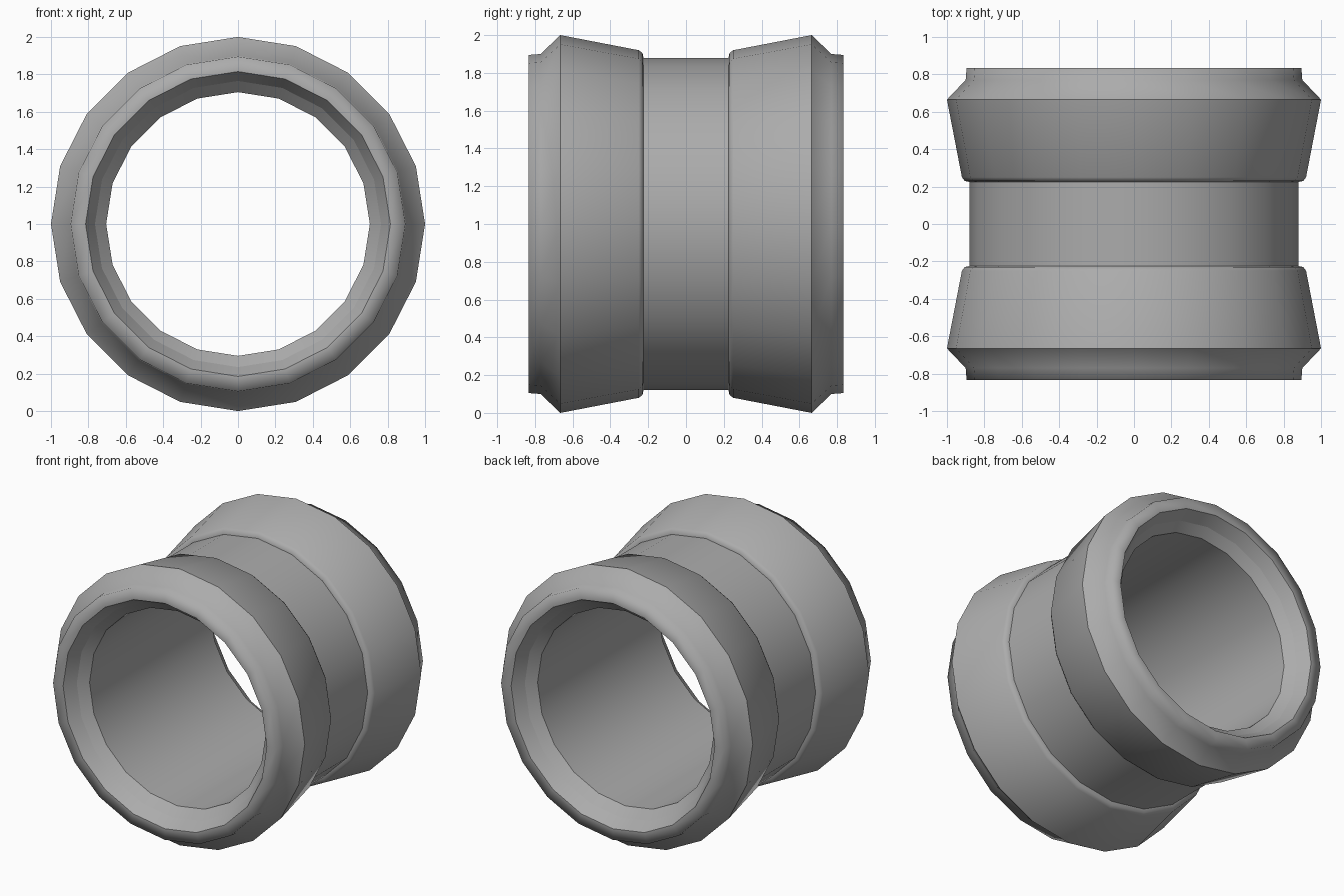
import bpy, bmesh
from math import cos, sin, tau

cube = bpy.data.objects.get("Cube")
if cube:
    bpy.data.objects.remove(cube, do_unlink=True)

SIDES = 20

grey = bpy.data.materials.new("plain grey")
grey.use_nodes = True
COLOR = (0.41, 0.41, 0.41, 1)
grey.diffuse_color = COLOR
grey.node_tree.nodes["Principled BSDF"].inputs["Base Color"].default_value = COLOR

# Half profile from the middle of the outside, over the lip, to the middle of
# the bore: (distance along axis, radius, crisp edge)
HALF = [
    (0.225, 0.88, True),    # waist meets collar
    (0.23, 0.905, False),   # collar shoulder
    (0.25, 0.92, False),
    (0.665, 1.0, True),     # collar crest
    (0.77, 0.9, False),     # lip
    (0.835, 0.895, False),
    (0.835, 0.815, True),   # funnel mouth
    (0.75, 0.765, True),
    (0.69, 0.705, True),    # bore
]


def lathe(name, profile):
    """Turn a closed profile around the y axis."""
    bm = bmesh.new()
    rings = []
    for y, r, _ in profile:
        rings.append([bm.verts.new((r * cos(tau * i / SIDES), y,
                                    1 + r * sin(tau * i / SIDES)))
                      for i in range(SIDES)])
    for k, ring in enumerate(rings):
        after = rings[(k + 1) % len(rings)]
        for i in range(SIDES):
            j = (i + 1) % SIDES
            bm.faces.new((ring[i], ring[j], after[j], after[i])).smooth = True
    for ring, (_, _, crisp) in zip(rings, profile):
        for i in range(SIDES):
            bm.edges.get((ring[i], ring[(i + 1) % SIDES])).smooth = not crisp
    bmesh.ops.recalc_face_normals(bm, faces=bm.faces)
    mesh = bpy.data.meshes.new(name)
    bm.to_mesh(mesh)
    bm.free()
    mesh.materials.append(grey)
    obj = bpy.data.objects.new(name, mesh)
    bpy.context.collection.objects.link(obj)
    return obj


# Hollow sleeve with a flared collar and funnel mouth at both ends
mirrored = [(-y, r, crisp) for y, r, crisp in reversed(HALF)]
lathe("collared_sleeve", HALF + mirrored)
